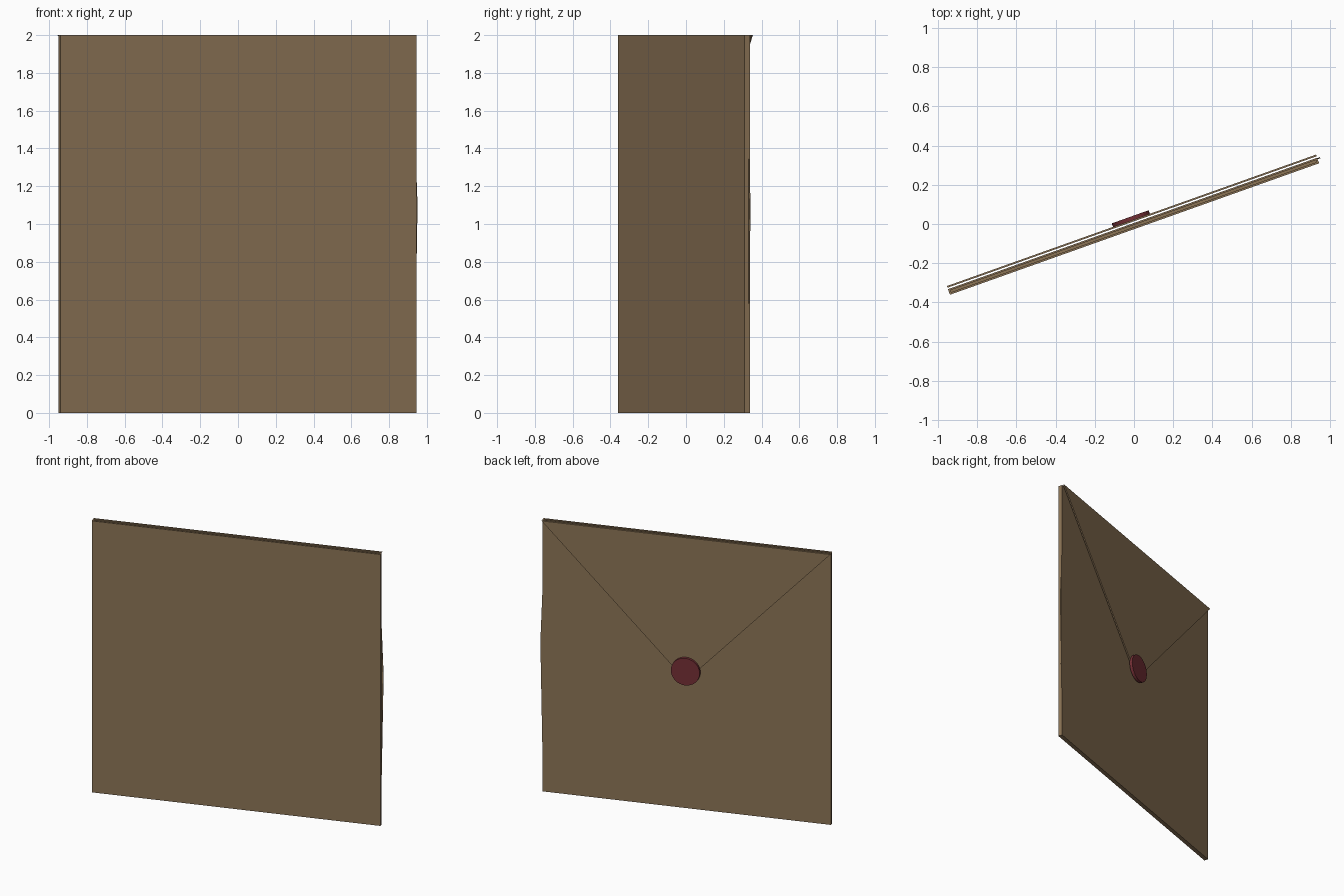
import bpy, bmesh, math
from mathutils import Matrix

if "Cube" in bpy.data.objects:
    bpy.data.objects.remove(bpy.data.objects["Cube"])

TURN = Matrix.Rotation(math.radians(19.6), 4, 'Z')   # whole envelope is turned
LEFT, RIGHT = -1.006, 0.994
MID = (LEFT + RIGHT) / 2


def srgb(hexcode):
    out = []
    for i in (0, 2, 4):
        c = int(hexcode[i:i + 2], 16) / 255
        out.append(c / 12.92 if c <= 0.04045 else ((c + 0.055) / 1.055) ** 2.4)
    return (*out, 1)


def material(name, hexcode):
    m = bpy.data.materials.new(name)
    m.diffuse_color = srgb(hexcode)
    m.use_nodes = True
    m.node_tree.nodes["Principled BSDF"].inputs["Base Color"].default_value = m.diffuse_color
    return m


paper = material("brown paper", "8B7355")
wax = material("dark red wax", "742F35")


def sheet(name, outline, y0, y1, mat):
    """Flat plate: an (x, z) outline extruded from y0 to y1, then turned."""
    bm = bmesh.new()
    face = bm.faces.new([bm.verts.new((x, y0, z)) for x, z in outline])
    ext = bmesh.ops.extrude_face_region(bm, geom=[face])
    verts = [g for g in ext["geom"] if isinstance(g, bmesh.types.BMVert)]
    bmesh.ops.translate(bm, verts=verts, vec=(0, y1 - y0, 0))
    bmesh.ops.recalc_face_normals(bm, faces=bm.faces)
    bm.transform(TURN)
    me = bpy.data.meshes.new(name)
    bm.to_mesh(me)
    bm.free()
    me.materials.append(mat)
    ob = bpy.data.objects.new(name, me)
    bpy.context.collection.objects.link(ob)
    return ob


def rect(x0, x1, z0, z1):
    return [(x0, z0), (x1, z0), (x1, z1), (x0, z1)]


# Pocket: two sheets joined along the sides and bottom, open at the top
sheet("front_sheet", rect(LEFT, RIGHT, 0, 2), -0.025, -0.015, paper)
sheet("back_sheet", rect(LEFT, RIGHT, 0, 2), -0.004, 0.005, paper)
rim = 0.01
sheet("pocket_rim", [(LEFT, 0), (RIGHT, 0), (RIGHT, 2), (RIGHT - rim, 2),
                     (RIGHT - rim, rim), (LEFT + rim, rim), (LEFT + rim, 2),
                     (LEFT, 2)], -0.015, -0.004, paper)

# Slight bulge of the folded paper on one side edge
sheet("side_fold", [(RIGHT - 0.005, 0.03), (RIGHT + 0.014, 1.1),
                    (RIGHT - 0.005, 1.6)], -0.003, 0.003, paper)

# Triangular closing flap, standing just off the back
sheet("flap", [(LEFT, 2), (MID, 0.945), (RIGHT, 2)], 0.013, 0.022, paper)

# Round wax seal
N = 32
sheet("wax_seal", [(MID + 0.1 * math.cos(2 * math.pi * i / N),
                    1.02 + 0.1 * math.sin(2 * math.pi * i / N))
                   for i in range(N)], 0.02, 0.041, wax)
